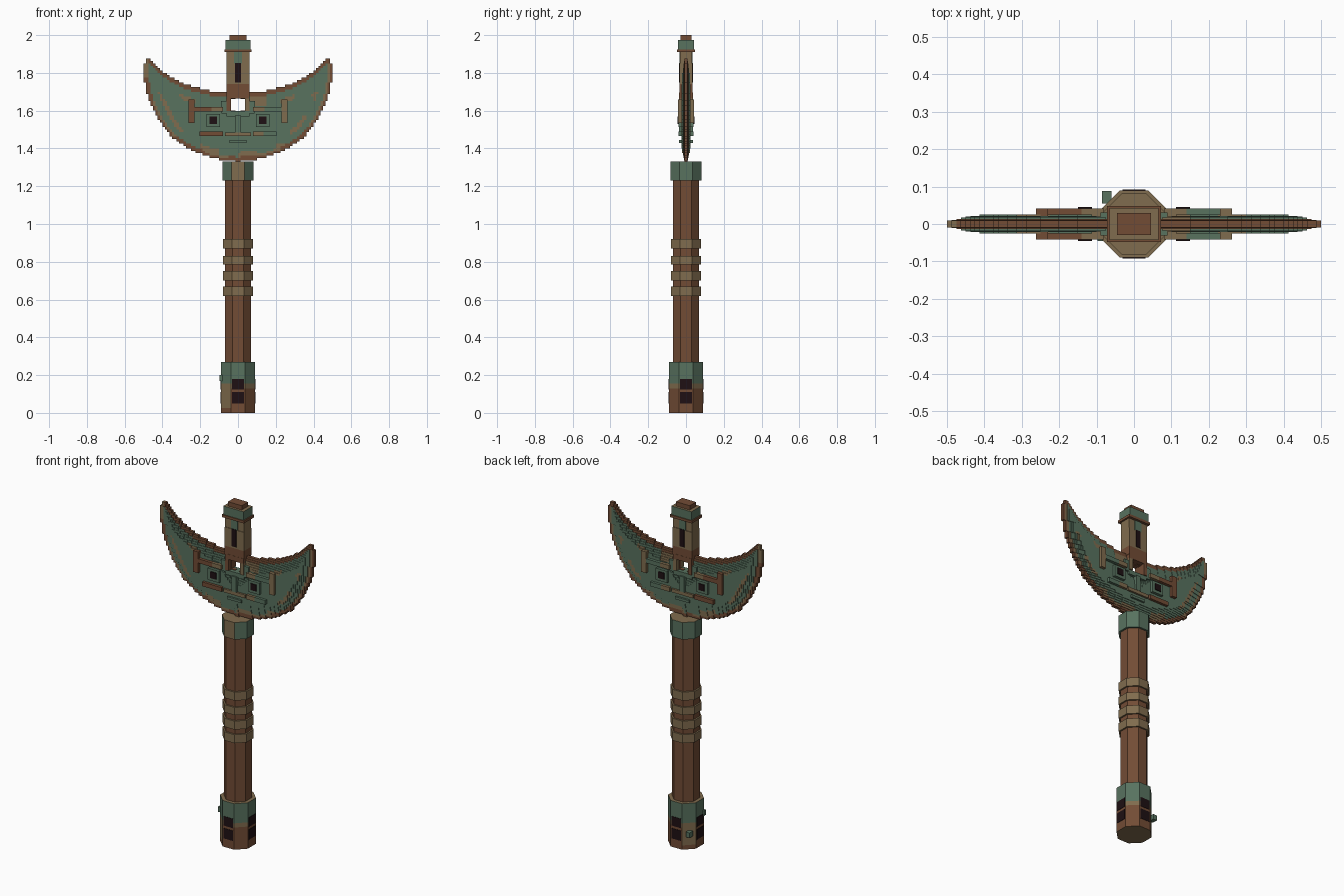
import bpy, bmesh, math

if "Cube" in bpy.data.objects:
    bpy.data.objects.remove(bpy.data.objects["Cube"])

def srgb(r, g, b):
    return tuple(((c / 255 + 0.055) / 1.055) ** 2.4 for c in (r, g, b)) + (1,)

GREEN, BROWN, TAN, DARK = range(4)
MATS = []
for name, rgb in (("verdigris", (88, 114, 95)), ("brown", (114, 76, 53)),
                  ("tan", (128, 108, 78)), ("dark", (30, 16, 19))):
    m = bpy.data.materials.new(name)
    m.diffuse_color = srgb(*rgb)
    m.use_nodes = True
    m.node_tree.nodes["Principled BSDF"].inputs["Base Color"].default_value = m.diffuse_color
    MATS.append(m)

def finish(name, bm, rule):
    bm.normal_update()
    for f in bm.faces:
        f.material_index = rule(f.calc_center_median(), f.normal)
    me = bpy.data.meshes.new(name)
    bm.to_mesh(me)
    bm.free()
    for m in MATS:
        me.materials.append(m)
    ob = bpy.data.objects.new(name, me)
    bpy.context.collection.objects.link(ob)
    return ob

def box(name, x0, x1, y0, y1, z0, z1, mat):
    bm = bmesh.new()
    bmesh.ops.create_cube(bm, size=1)
    for v in bm.verts:
        v.co = ((x0 + x1) / 2 + v.co.x * (x1 - x0), (y0 + y1) / 2 + v.co.y * (y1 - y0),
                (z0 + z1) / 2 + v.co.z * (z1 - z0))
    return finish(name, bm, mat if callable(mat) else lambda c, n: mat)

def octagon(name, apothem, levels, rule):
    """Eight-sided column with an edge loop at every level."""
    bm = bmesh.new()
    r = apothem / math.cos(math.pi / 8)
    rings = [[bm.verts.new((r * math.cos((k + .5) * math.pi / 4), r * math.sin((k + .5) * math.pi / 4), z))
              for k in range(8)] for z in levels]
    for a, b in zip(rings, rings[1:]):
        for k in range(8):
            j = (k + 1) % 8
            bm.faces.new((a[k], a[j], b[j], b[k]))
    bm.faces.new(rings[0][::-1])
    bm.faces.new(rings[-1])
    return finish(name, bm, rule)

# Handle, grip rings, collar and pommel
octagon("handle", 0.07, (0.25, 1.25), lambda c, n: BROWN)
for i, (a, b) in enumerate(((0.62, 0.67), (0.70, 0.75), (0.785, 0.83), (0.87, 0.92))):
    octagon(f"grip_ring_{i + 1}", 0.079, (a, b), lambda c, n: TAN)
octagon("collar", 0.081, (1.23, 1.33),
        lambda c, n: TAN if n.z > .5 or n.y < -.9 else GREEN)

def pommel_rule(c, n):
    if abs(n.z) > .5:
        return TAN
    if c.z < 0.025:
        return BROWN
    if c.z < 0.13:
        return TAN if n.x < -.3 and abs(n.y) > .3 else BROWN
    return TAN if c.z < 0.155 else GREEN

octagon("pommel", 0.09, (0, 0.025, 0.13, 0.155, 0.27), pommel_rule)
for s in (-1, 1):
    for z0, z1 in ((0.05, 0.11), (0.125, 0.18)):
        y = sorted((s * 0.085, s * 0.092))
        box("pommel_window", -.031, .031, *y, z0, z1, DARK)
        box("pommel_window", *y, -.031, .031, z0, z1, DARK)
box("pommel_stud_back", -.085, -.06, .055, .088, 0.08, 0.11, GREEN)
box("pommel_stud_side", -.098, -.08, -.045, -.025, 0.17, 0.2, GREEN)

# Crescent blade: stepped cells that thin toward the rim
C = 0.0125
LOW = ((0, 1.33), (.06, 1.335), (.15, 1.355), (.25, 1.39), (.35, 1.46), (.42, 1.55), (.48, 1.68), (.5, 1.79))
HIGH = ((0, 1.70), (.15, 1.705), (.25, 1.73), (.33, 1.765), (.42, 1.82), (.465, 1.87), (.487, 1.885), (.5, 1.82))

def curve(pts, x):
    for (xa, za), (xb, zb) in zip(pts, pts[1:]):
        if x <= xb:
            return za + (zb - za) * (x - xa) / (xb - xa)
    return pts[-1][1]

def inside(i, k):
    x, z = abs((i + .5) * C), (k + .5) * C
    hole = (x < .0375 and 1.6 < z < 1.6625) or (x < .0125 and 1.585 < z < 1.675)
    return x < .5 and curve(LOW, x) <= z <= curve(HIGH, x) and not hole

NEAR = ((1, 0), (0, 1), (-1, 0), (0, -1))
cells = {(i, k) for i in range(-40, 40) for k in range(104, 153) if inside(i, k)}
depth, rest, level = {}, set(cells), 0
while rest:
    rim = {c for c in rest if any((c[0] + a, c[1] + b) not in rest for a, b in NEAR)}
    for c in rim:
        depth[c] = level
    rest -= rim
    level += 1
STEPS = (.009, .011, .014, .017, .020, .022, .025)

def half(c):
    return STEPS[min(depth[c], len(STEPS) - 1)] if c in depth else 0

def blade_rule(c, n):
    p = c - n * C * 0.5 if abs(n.y) < .5 else c
    i, k = math.floor(p.x / C), math.floor(p.z / C)
    d = depth.get((i, k), 0)
    x, z = p.x, p.z
    upper = z > curve(HIGH, abs(x)) - .035
    if x < -.47 and z > 1.77:
        return TAN
    if d == 0 or (d == 1 and upper):
        return BROWN
    if d == 1:
        return BROWN if math.sin(x * 23 + 1) > -.2 else TAN
    if z < 1.42 and abs(x) < .28 and 2 <= d <= 3:
        return TAN if math.sin(x * 31) > -.1 else GREEN
    if d in (5, 6) and abs(x) > .22 and z < 1.7 and math.sin(x * 27 + z * 16) > -.3:
        return TAN
    if .06 < x < .15 and z > 1.62:
        return TAN
    return GREEN

bm = bmesh.new()
def quad(*pts):
    bm.faces.new([bm.verts.new(p) for p in pts])

for (i, k) in cells:
    x0, x1, z0, z1, h = i * C, (i + 1) * C, k * C, (k + 1) * C, half((i, k))
    quad((x0, -h, z0), (x1, -h, z0), (x1, -h, z1), (x0, -h, z1))
    quad((x1, h, z0), (x0, h, z0), (x0, h, z1), (x1, h, z1))
    # walls down to each thinner neighbour
    for (a, b), (p, q) in zip(NEAR, (((x1, z0), (x1, z1)), ((x1, z1), (x0, z1)),
                                     ((x0, z1), (x0, z0)), ((x0, z0), (x1, z0)))):
        g = half((i + a, k + b))
        if g < h:
            for lo, hi in (((-h, -g), (g, h)) if g else ((-h, h),)):
                quad((p[0], lo, p[1]), (q[0], lo, q[1]), (q[0], hi, q[1]), (p[0], hi, p[1]))
bmesh.ops.remove_doubles(bm, verts=bm.verts[:], dist=1e-5)
finish("crescent_blade", bm, blade_rule)

# Through-going bars, same depth front and back
def bar(name, x0, x1, z0, z1, y, mat):
    return box(name, x0, x1, -y, y, z0, z1, mat)

# Frame around the square hole
bar("hole_frame_top", -.06, .06, 1.665, 1.695, .036, BROWN)
bar("hole_frame_bottom", -.06, .06, 1.57, 1.597, .03, GREEN)
for s in (-1, 1):
    bar("hole_frame_side", *sorted((s * .038, s * .06)), 1.597, 1.665, .036, BROWN if s < 0 else TAN)
    bar("hole_bracket", *sorted((s * .06, s * .09)), 1.585, 1.65, .031, GREEN)

# Mirrored face ornaments
for s, post, arm, low in ((-1, BROWN, BROWN, BROWN), (1, TAN, GREEN, TAN)):
    def side(name, a, b, z0, z1, y, mat):
        bar(name, *sorted((s * a, s * b)), z0, z1, y, mat)
    side("side_post", .23, .262, 1.535, 1.66, .042, post)
    side("brow_bar", .14, .23, 1.595, 1.62, .042, arm)
    side("brow_bar_inner", .08, .14, 1.595, 1.62, .042, TAN)
    side("eye_block", .095, .168, 1.513, 1.582, .041, GREEN)
    side("eye", .112, .15, 1.53, 1.568, .046, DARK)
    side("cheek_bar", .135, .205, 1.465, 1.49, .04, BROWN if s < 0 else GREEN)
    side("cheek_bar_inner", .08, .135, 1.465, 1.49, .04, low)
bar("nose", -.015, .015, 1.485, 1.575, .038, GREEN)
bar("mouth_bar", -.07, .07, 1.465, 1.485, .036, TAN)
bar("chin_bar", -.045, .045, 1.43, 1.445, .036, GREEN)

# Top post with slots, cap and crown
bar("post_base", -.062, .062, 1.69, 1.74, .035, BROWN)
bar("post", -.062, .062, 1.74, 1.85, .035, TAN)
bar("post_neck", -.062, .062, 1.85, 1.915, .032, TAN)
bar("post_inlay", -.022, .022, 1.85, 1.91, .035, GREEN)
bar("post_slot", -.015, .015, 1.75, 1.852, .038, DARK)
bar("cap_lip", -.072, .072, 1.91, 1.925, .048, BROWN)
bar("cap", -.065, .065, 1.925, 1.975, .043, lambda c, n: TAN if n.z > .5 else GREEN)
bar("crown", -.045, .045, 1.975, 2.0, .029, BROWN)
